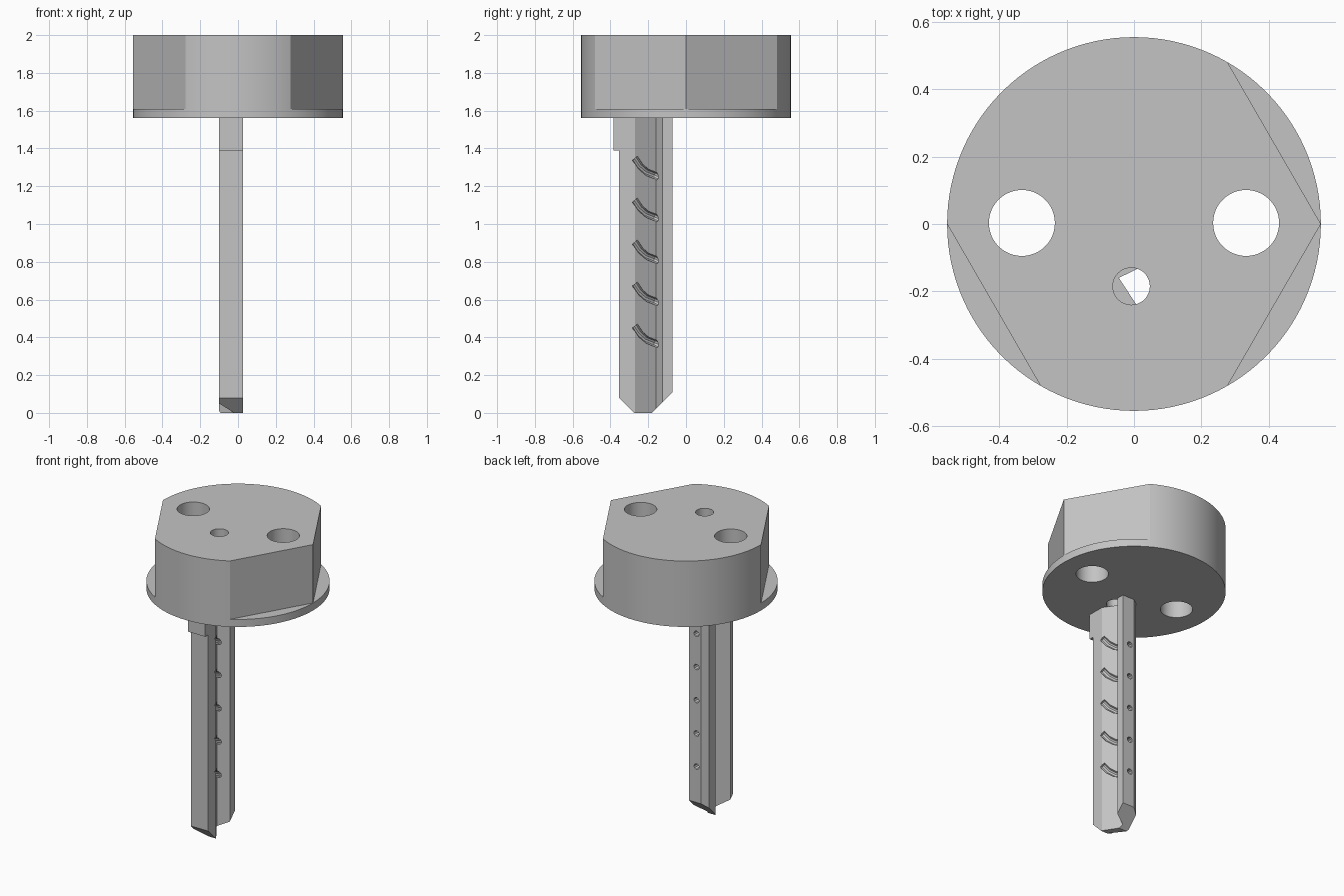
import bpy, bmesh, math
from mathutils import Matrix, Vector

if "Cube" in bpy.data.objects:
    bpy.data.objects.remove(bpy.data.objects["Cube"])

grey = bpy.data.materials.new("plain_grey")
grey.use_nodes = True
grey.diffuse_color = (0.55, 0.55, 0.55, 1)
grey.node_tree.nodes["Principled BSDF"].inputs["Base Color"].default_value = (0.55, 0.55, 0.55, 1)


def add(name, bm):
    bmesh.ops.recalc_face_normals(bm, faces=bm.faces)
    mesh = bpy.data.meshes.new(name)
    bm.to_mesh(mesh)
    bm.free()
    obj = bpy.data.objects.new(name, mesh)
    mesh.materials.append(grey)
    bpy.context.collection.objects.link(obj)
    return obj


def prism(name, outline, z0, z1):
    bm = bmesh.new()
    base = bm.faces.new([bm.verts.new((x, y, z0)) for x, y in outline])
    top = bmesh.ops.extrude_face_region(bm, geom=[base])["geom"]
    bmesh.ops.translate(bm, vec=(0, 0, z1 - z0), verts=[v for v in top if isinstance(v, bmesh.types.BMVert)])
    return add(name, bm)


def circle(x, y, r, n):
    return [(x + r * math.cos(2 * math.pi * i / n), y + r * math.sin(2 * math.pi * i / n)) for i in range(n)]


def cut(obj, cutter):
    cutter.hide_render = True
    cutter.hide_set(True)
    mod = obj.modifiers.new("cut", "BOOLEAN")
    mod.operation = "DIFFERENCE"
    mod.solver = "EXACT"
    mod.object = cutter


def apply_cuts(obj):
    # bake the cuts and drop the cutters
    cutters = [m.object for m in obj.modifiers]
    bpy.context.view_layer.update()
    graph = bpy.context.evaluated_depsgraph_get()
    baked = bpy.data.meshes.new_from_object(obj.evaluated_get(graph))
    obj.modifiers.clear()
    obj.data = baked
    for c in cutters:
        bpy.data.objects.remove(c)


def smooth(obj):
    bpy.ops.object.select_all(action="DESELECT")
    obj.select_set(True)
    bpy.context.view_layer.objects.active = obj
    bpy.ops.object.shade_smooth_by_angle(angle=math.radians(25))


# Round head with three flats above a thin flange
R = 0.555
head = prism("head", circle(0, 0, R, 120), 1.56, 2.0)
for angle in (30, 210, 330):
    bm = bmesh.new()
    bmesh.ops.create_cube(bm, size=1)
    bmesh.ops.scale(bm, vec=(0.4, 0.8, 0.6), verts=bm.verts)
    bmesh.ops.translate(bm, vec=(R * math.cos(math.pi / 6) + 0.2, 0, 1.61 + 0.3), verts=bm.verts)
    bmesh.ops.rotate(bm, matrix=Matrix.Rotation(math.radians(angle), 3, "Z"), verts=bm.verts)
    cut(head, add("flat_cutter", bm))

# Bores through the head
for x, y, r in ((-0.333, 0.003, 0.098), (0.333, 0.003, 0.098), (-0.008, -0.185, 0.055)):
    cut(head, prism("bore_cutter", circle(x, y, r, 48), 1.4, 2.2))
apply_cuts(head)
smooth(head)

# Blade with a Z-shaped section
section = [(-0.1, -0.355), (0.027, -0.355), (0.027, -0.27), (-0.045, -0.16),
           (0.027, -0.125), (0.027, -0.072), (-0.06, -0.072), (-0.1, -0.1),
           (-0.1, -0.17), (-0.02, -0.275), (-0.1, -0.325)]
blade = prism("blade", section, 0, 1.56)


# Bevelled tip, front and back
def tip_cutter(profile):
    bm = bmesh.new()
    base = bm.faces.new([bm.verts.new((-0.3, y, z)) for y, z in profile])
    new = bmesh.ops.extrude_face_region(bm, geom=[base])["geom"]
    bmesh.ops.translate(bm, vec=(0.6, 0, 0), verts=[v for v in new if isinstance(v, bmesh.types.BMVert)])
    return add("tip_cutter", bm)


cut(blade, tip_cutter([(-0.435, 0.16), (-0.255, -0.02), (-0.435, -0.02)]))
cut(blade, tip_cutter([(0.03, 0.21), (-0.2, -0.02), (0.03, -0.02)]))

# Curved side ports from the back edge into the groove
for k in range(5):
    z = 0.345 + 0.222 * k
    path = [(-0.024, -0.04, z), (-0.032, -0.12, z + 0.005), (-0.042, -0.165, z + 0.025),
            (-0.018, -0.205, z + 0.04), (0.005, -0.24, z + 0.07), (0.025, -0.27, z + 0.115)]
    curve = bpy.data.curves.new("port_path", "CURVE")
    curve.dimensions = "3D"
    curve.bevel_depth = 0.019
    curve.bevel_resolution = 3
    curve.use_fill_caps = True
    spline = curve.splines.new("POLY")
    spline.points.add(len(path) - 1)
    for point, co in zip(spline.points, path):
        point.co = (*co, 1)
    tube = bpy.data.objects.new("port_path", curve)
    bpy.context.collection.objects.link(tube)
    bpy.context.view_layer.update()
    mesh = bpy.data.meshes.new_from_object(tube.evaluated_get(bpy.context.evaluated_depsgraph_get()))
    bpy.data.objects.remove(tube)
    bm = bmesh.new()
    bm.from_mesh(mesh)
    bmesh.ops.remove_doubles(bm, verts=bm.verts, dist=0.0001)
    cut(blade, add("port_cutter", bm))
apply_cuts(blade)
smooth(blade)

# Shoulder stop under the head
prism("shoulder_stop", [(-0.1, -0.385), (0.027, -0.385), (0.027, -0.355), (-0.1, -0.355)], 1.39, 1.56)
